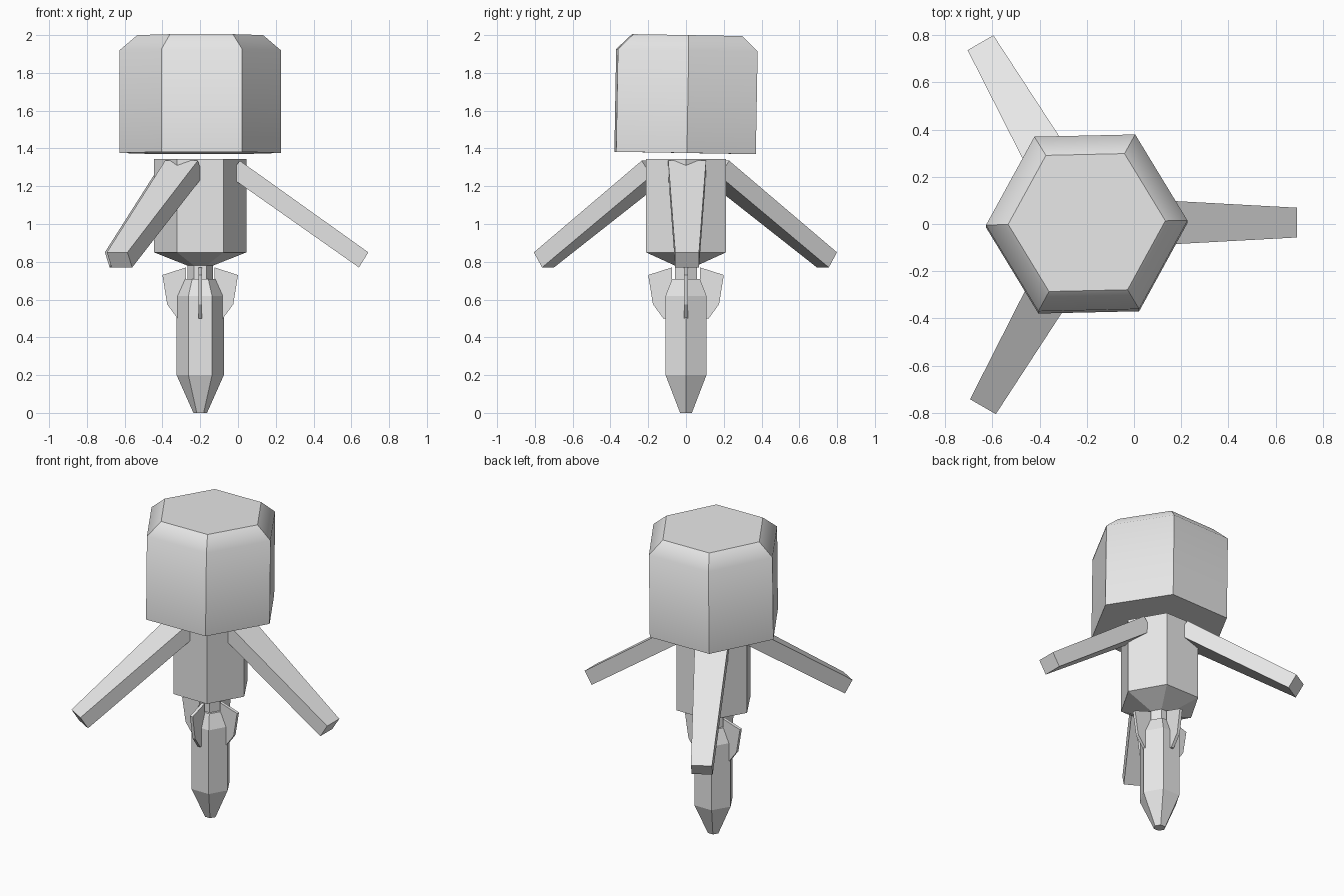
import bpy, bmesh, math
from mathutils import Matrix, Vector

if "Cube" in bpy.data.objects:
    bpy.data.objects.remove(bpy.data.objects["Cube"])

CENTRE = Vector((-0.2, 0, 0))   # axis of the main stack

grey = bpy.data.materials.new("plain grey")
grey.diffuse_color = (0.8, 0.8, 0.8, 1)
grey.use_nodes = True
grey.node_tree.nodes["Principled BSDF"].inputs["Base Color"].default_value = grey.diffuse_color


def finish(name, bm):
    bmesh.ops.recalc_face_normals(bm, faces=bm.faces)
    mesh = bpy.data.meshes.new(name)
    bm.to_mesh(mesh)
    bm.free()
    mesh.materials.append(grey)
    obj = bpy.data.objects.new(name, mesh)
    bpy.context.collection.objects.link(obj)
    obj.location = CENTRE
    return obj


def hex_stack(name, rings, smooth_ring=None):
    """Closed six-sided solid through (radius, z) rings, corners on the x axis."""
    bm = bmesh.new()
    loops = [[bm.verts.new((r * math.cos(i * math.pi / 3),
                            r * math.sin(i * math.pi / 3), z)) for i in range(6)]
             for r, z in rings]
    bm.faces.new(loops[0])
    bm.faces.new(loops[-1])
    for a, b in zip(loops, loops[1:]):
        for i in range(6):
            j = (i + 1) % 6
            bm.faces.new((a[i], a[j], b[j], b[i]))
    # only the chosen ring is shaded smooth, every other edge stays sharp
    if smooth_ring is not None:
        ring = set(loops[smooth_ring])
        for f in bm.faces:
            f.smooth = True
        for e in bm.edges:
            e.smooth = e.verts[0] in ring and e.verts[1] in ring
    return finish(name, bm)


def radial_slab(name, profile, angle, offset=0.0):
    """Solid from (radius, z, half width) points, swung around the z axis."""
    bm = bmesh.new()
    left = [bm.verts.new((r, offset + w, z)) for r, z, w in profile]
    right = [bm.verts.new((r, offset - w, z)) for r, z, w in profile]
    bm.faces.new(left)
    bm.faces.new(right)
    n = len(profile)
    for i in range(n):
        j = (i + 1) % n
        bm.faces.new((left[i], left[j], right[j], right[i]))
    bmesh.ops.transform(bm, verts=bm.verts, matrix=Matrix.Rotation(angle, 4, 'Z'))
    return finish(name, bm)


# floating head block, very slightly turned and tilted
head = hex_stack("head", [(0.427, -0.272), (0.427, 0.272), (0.333, 0.352)], smooth_ring=1)
head.location.z = 1.648
head.rotation_euler = (math.radians(-1), 0, math.radians(1.3))

# body with funnel and neck
hex_stack("body", [(0.068, 0.70), (0.068, 0.78), (0.245, 0.85), (0.245, 1.343)])

# pointed lower pod
hex_stack("pod", [(0.036, 0.0), (0.125, 0.2), (0.125, 0.62), (0.085, 0.71)])

# three drooping arms, tapering outwards
ARM = [(0.21, 1.335, 0.1), (0.89, 0.85, 0.063), (0.84, 0.77, 0.063), (0.15, 1.255, 0.1)]
for k in range(3):
    radial_slab(f"arm_{k + 1}", ARM, k * math.tau / 3, 0.006)

# four thin fins on the pod
FIN = [(0.075, 0.77, 0.01), (0.2, 0.73, 0.01), (0.175, 0.575, 0.01),
       (0.12, 0.5, 0.01), (0.075, 0.5, 0.01)]
for k in range(4):
    radial_slab(f"fin_{k + 1}", FIN, k * math.pi / 2)
